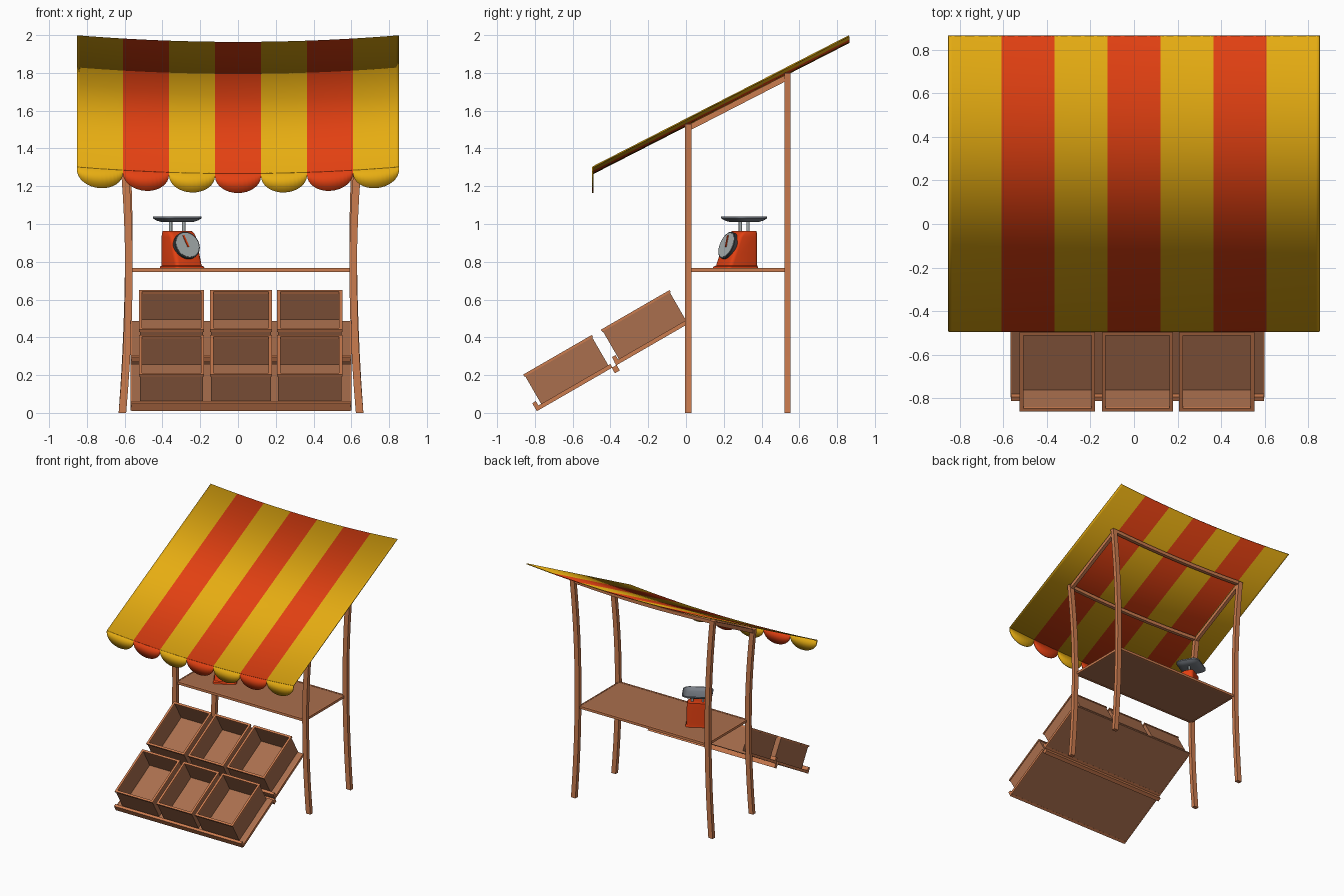
import bpy, bmesh, math
from math import radians, sin, cos, pi, sqrt
from mathutils import Matrix, Vector

if "Cube" in bpy.data.objects:
    bpy.data.objects.remove(bpy.data.objects["Cube"])


def material(name, r, g, b):
    m = bpy.data.materials.new(name)
    m.diffuse_color = (r, g, b, 1)
    m.use_nodes = True
    m.node_tree.nodes["Principled BSDF"].inputs["Base Color"].default_value = m.diffuse_color
    return m


YELLOW = material("yellow_cloth", 0.80, 0.42, 0.006)
RED = material("red", 0.77, 0.052, 0.006)
LIGHT = material("light_wood", 0.60, 0.20, 0.078)
DARK = material("brown_wood", 0.40, 0.158, 0.075)
METAL = material("grey_metal", 0.19, 0.21, 0.24)
DIAL = material("dial_grey", 0.38, 0.42, 0.42)
FRAME = material("dark_grey", 0.05, 0.055, 0.06)


def finish(name, bm, mats, matrix=None, smooth=False):
    bmesh.ops.recalc_face_normals(bm, faces=bm.faces)
    me = bpy.data.meshes.new(name)
    bm.to_mesh(me)
    bm.free()
    ob = bpy.data.objects.new(name, me)
    bpy.context.collection.objects.link(ob)
    for m in mats:
        me.materials.append(m)
    if matrix is not None:
        ob.matrix_world = matrix
    if smooth:
        bpy.ops.object.select_all(action='DESELECT')
        ob.select_set(True)
        bpy.context.view_layer.objects.active = ob
        bpy.ops.object.shade_smooth_by_angle(angle=radians(35))
    return ob


def boxes(name, spans, mat, matrix=None):
    """One object from boxes given as (x0, x1, y0, y1, z0, z1)."""
    bm = bmesh.new()
    for x0, x1, y0, y1, z0, z1 in spans:
        m = Matrix.Translation(((x0 + x1) / 2, (y0 + y1) / 2, (z0 + z1) / 2))
        m = m @ Matrix.Diagonal((x1 - x0, y1 - y0, z1 - z0, 1))
        bmesh.ops.create_cube(bm, size=1, matrix=m)
    return finish(name, bm, [mat], matrix)


def loft(name, rings, mat, matrix=None, smooth=False):
    bm = bmesh.new()
    vs = [[bm.verts.new(p) for p in r] for r in rings]
    n = len(vs[0])
    for a, b in zip(vs, vs[1:]):
        for i in range(n):
            bm.faces.new((a[i], a[(i + 1) % n], b[(i + 1) % n], b[i]))
    bm.faces.new(vs[0])
    bm.faces.new(vs[-1])
    return finish(name, bm, [mat], matrix, smooth)


def bar(name, points, a, b, mat, smooth=False):
    """Rectangular bar along points, a and b are half-size vectors."""
    a, b = Vector(a), Vector(b)
    rings = [[Vector(p) + s * a + t * b for s, t in ((1, 1), (-1, 1), (-1, -1), (1, -1))]
             for p in points]
    return loft(name, rings, mat, smooth=smooth)


# --- striped canopy with scalloped front edge ---
HW, YF, YB, ZF, ZB, SAG = 0.853, -0.493, 0.863, 1.302, 1.996, 0.035
STRIPE = 2 * HW / 7


def sag(x):
    return -SAG * (1 - (x / HW) ** 2)


def striped(name, cols, row_a, row_b):
    bm = bmesh.new()
    for s in range(7):
        prev = None
        for i in range(cols + 1):
            t = (1 - cos(pi * i / cols)) / 2
            x = -HW + (s + t) * STRIPE
            cur = [bm.verts.new(row_a(x, t)), bm.verts.new(row_b(x, t))]
            if prev:
                f = bm.faces.new((prev[0], cur[0], cur[1], prev[1]))
                f.material_index = s % 2
            prev = cur
    bmesh.ops.remove_doubles(bm, verts=bm.verts, dist=1e-5)
    ob = finish(name, bm, [YELLOW, RED], smooth=True)
    mod = ob.modifiers.new("thickness", 'SOLIDIFY')
    mod.thickness, mod.offset = 0.007, 0


striped("canopy", 6, lambda x, t: (x, YF, ZF + sag(x)), lambda x, t: (x, YB, ZB + sag(x)))
striped("canopy_scallops", 16, lambda x, t: (x, YF, ZF + sag(x)),
        lambda x, t: (x, YF, ZF + sag(x) - 0.015 - 0.088 * sqrt(max(0, 1 - (2 * t - 1) ** 2))))

# --- curved posts and roof frame ---
CX = 0.016
for label, y, top in (("front", 0.012, 1.53), ("back", 0.538, 1.80)):
    for side, sx in (("left", -1), ("right", 1)):
        pts = []
        for i in range(13):
            t = i / 12
            off = 0.594 + (0.034 if t < 0.5 else 0.046) * (2 * t - 1) ** 2
            pts.append((CX + sx * off, y, top * t))
        bar(f"{label}_post_{side}", pts, (0.020, 0, 0), (0, 0.016, 0), LIGHT, True)
    beam = [(CX + 0.62 * k / 4, y, top - 0.030 + 0.018 * (k / 4) ** 2) for k in range(-4, 5)]
    bar(f"{label}_roof_beam", beam, (0, 0.014, 0), (0, 0, 0.014), LIGHT, True)
for side, sx in (("left", -1), ("right", 1)):
    x = CX + sx * 0.635
    bar(f"side_roof_beam_{side}", [(x, 0.012, 1.508), (x, 0.538, 1.778)],
        (0.014, 0, 0), (0, 0, 0.017), LIGHT)

# --- counter shelf ---
boxes("shelf", [(-0.565, 0.597, 0.015, 0.535, 0.750, 0.764)], DARK)
boxes("shelf_edging", [(-0.565, 0.597, 0.008, 0.022, 0.746, 0.766),
                       (-0.565, 0.597, 0.528, 0.542, 0.746, 0.766),
                       (-0.572, -0.562, 0.015, 0.535, 0.746, 0.766),
                       (0.594, 0.604, 0.015, 0.535, 0.746, 0.766)], LIGHT)

# --- sloping display rack (local y runs up the slope) ---
SLOPE = Matrix.Translation((CX, -0.79, 0.01)) @ Matrix.Rotation(radians(30), 4, 'X')
RW = 0.58
boxes("rack_boards", [(-RW, RW, 0.005, 0.462, 0.0, 0.02),
                      (-RW, RW, 0.485, 0.92, 0.0, 0.02)], DARK, SLOPE)
boxes("rack_lips", [(-RW, RW, 0.0, 0.022, -0.001, 0.048),
                    (-RW, RW, 0.487, 0.509, -0.001, 0.048),
                    (-RW, RW, 0.458, 0.488, -0.034, 0.0)], LIGHT, SLOPE)
boxes("rack_side_edges", [(s * RW - 0.004, s * RW + 0.004, u0, u1, -0.001, 0.021)
                          for s in (-1, 1) for u0, u1 in ((0.005, 0.462), (0.485, 0.92))],
      LIGHT, SLOPE)

# --- six open crates ---
W, L, T, Z0, Z1 = 0.168, 0.205, 0.011, 0.02, 0.203
for row, u in (("lower", 0.244), ("upper", 0.719)):
    for col, x, w in (("left", -0.368, W), ("middle", 0.0, W - 0.01), ("right", 0.364, W)):
        m = SLOPE @ Matrix.Translation((x, u, 0))
        boxes(f"{row}_crate_{col}", [
            (-w, w, -L, L, Z0, Z0 + T),
            (-w, w, -L, -L + T, Z0, Z1 - 0.01), (-w, w, L - T, L, Z0, Z1 - 0.01),
            (-w, -w + T, -L, L, Z0, Z1 - 0.01), (w - T, w, -L, L, Z0, Z1 - 0.01)], DARK, m)
        e, q = 0.005, T + 0.001
        boxes(f"{row}_crate_rim_{col}", [
            (-w - e, w + e, -L - e, -L + q, Z1 - 0.013, Z1),
            (-w - e, w + e, L - q, L + e, Z1 - 0.013, Z1),
            (-w - e, -w + q, -L + q, L - q, Z1 - 0.013, Z1),
            (w - q, w + e, -L + q, L - q, Z1 - 0.013, Z1)], LIGHT, m)

# --- weighing scale, turned 30 degrees to the right ---
SCALE = Matrix.Translation((-0.322, 0.308, 0)) @ Matrix.Rotation(radians(30), 4, 'Z')


def rounded(w, d, r, z, cy=0.0, n=5):
    pts = []
    for k, (sx, sy) in enumerate(((1, 1), (-1, 1), (-1, -1), (1, -1))):
        for i in range(n):
            a = pi / 2 * (k + i / (n - 1))
            pts.append((sx * (w - r) + r * cos(a), cy + sy * (d - r) + r * sin(a), z))
    return pts


# body sections: (height, front reach)
BACK = 0.042
rings = []
for z, f, w in ((0.764, 0.150, 0.090), (0.774, 0.146, 0.089), (0.780, 0.134, 0.081),
                (0.80, 0.127, 0.081), (0.93, 0.077, 0.080), (0.95, 0.062, 0.079),
                (0.962, 0.042, 0.074)):
    rings.append(rounded(w, (f + BACK) / 2, 0.022, z, (BACK - f) / 2))
loft("scale_body", rings, RED, SCALE, True)

# dial on the sloping front
TILT = SCALE @ Matrix.Translation((0, -0.095, 0.884)) @ Matrix.Rotation(radians(69), 4, 'X')
for name, r, depth, mat in (("dial_frame", 0.075, 0.026, FRAME), ("dial_face", 0.068, 0.030, DIAL)):
    bm = bmesh.new()
    bmesh.ops.create_cone(bm, cap_ends=True, segments=32, radius1=r, radius2=r, depth=depth)
    finish(name, bm, [mat], TILT, True)
boxes("dial_needle", [(-0.005, 0.005, -0.012, 0.055, 0.014, 0.019)], RED,
      TILT @ Matrix.Rotation(radians(15), 4, 'Z'))

# posts and weighing pan
for side, x in (("left", -0.04), ("right", 0.04)):
    bm = bmesh.new()
    bmesh.ops.create_cone(bm, cap_ends=True, segments=12, radius1=0.009, radius2=0.009, depth=0.06)
    finish(f"pan_post_{side}", bm, [DIAL], SCALE @ Matrix.Translation((x, 0, 0.985)), True)
loft("weighing_pan", [rounded(0.075, 0.055, 0.03, 1.010), rounded(0.098, 0.078, 0.04, 1.018),
                      rounded(0.114, 0.094, 0.045, 1.030), rounded(0.114, 0.094, 0.045, 1.040),
                      rounded(0.108, 0.088, 0.042, 1.040), rounded(0.092, 0.072, 0.036, 1.024),
                      rounded(0.075, 0.055, 0.03, 1.020)], METAL, SCALE, True)
